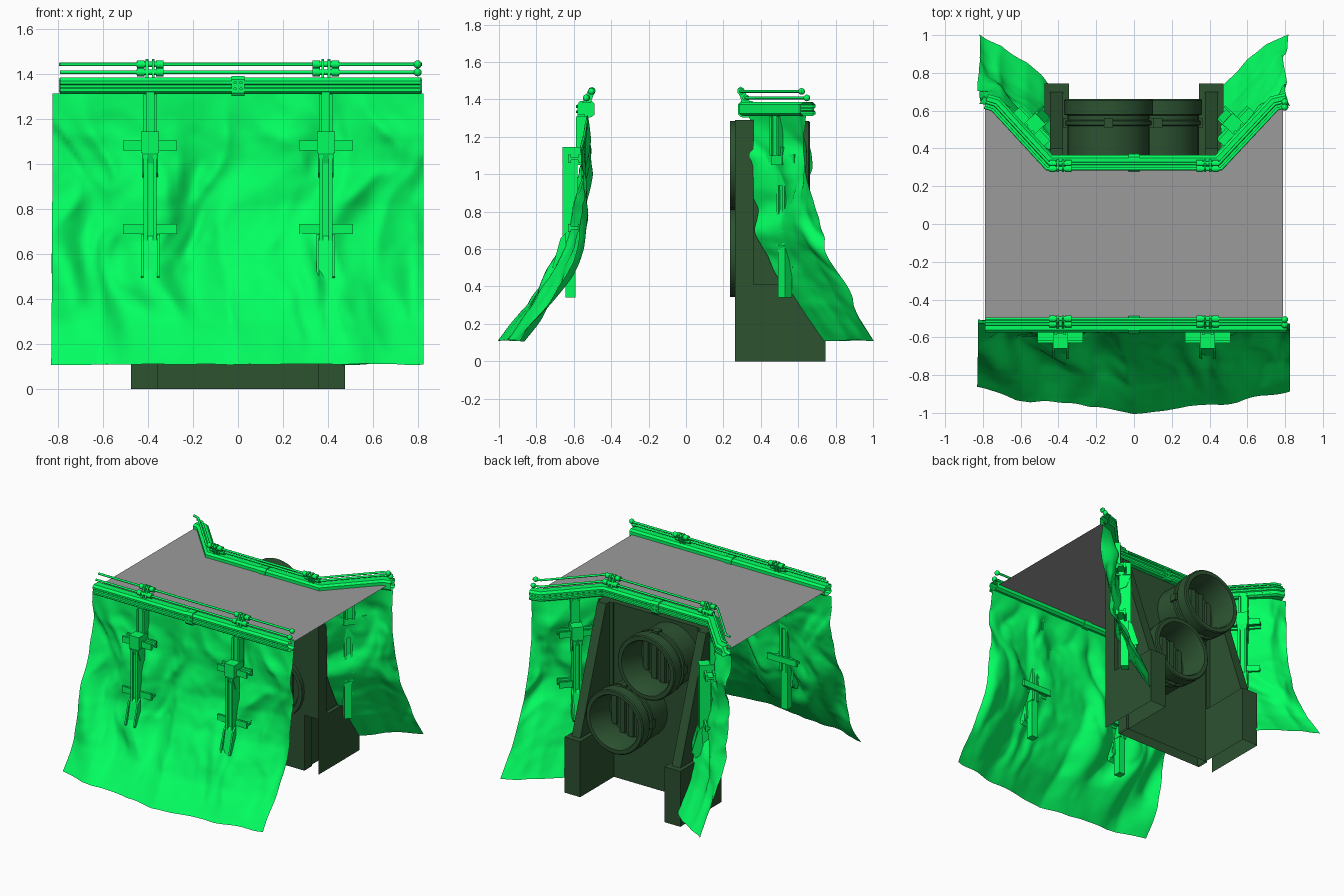
import bpy, bmesh, math
from mathutils import Vector, Matrix, noise

if "Cube" in bpy.data.objects:
    bpy.data.objects.remove(bpy.data.objects["Cube"])


def material(name, col):
    m = bpy.data.materials.new(name)
    m.diffuse_color = (*col, 1)
    m.use_nodes = True
    m.node_tree.nodes["Principled BSDF"].inputs["Base Color"].default_value = m.diffuse_color
    return m


GREEN = material("bright_green", (0.001, 1.0, 0.12))
DARK = material("dark_green", (0.025, 0.085, 0.03))
GREY = material("deck_grey", (0.33, 0.33, 0.33))


def finish(name, bm, mat=None, smooth=None):
    bmesh.ops.recalc_face_normals(bm, faces=bm.faces)
    me = bpy.data.meshes.new(name)
    bm.to_mesh(me)
    bm.free()
    ob = bpy.data.objects.new(name, me)
    bpy.context.collection.objects.link(ob)
    if mat:
        me.materials.append(mat)
    if smooth:
        bpy.context.view_layer.objects.active = ob
        ob.select_set(True)
        bpy.ops.object.shade_smooth_by_angle(angle=math.radians(smooth))
        ob.select_set(False)
    return ob


def box(bm, x0, x1, y0, y1, z0, z1, M=Matrix()):
    T = Matrix.Translation(((x0 + x1) / 2, (y0 + y1) / 2, (z0 + z1) / 2))
    S = Matrix.Diagonal((x1 - x0, y1 - y0, z1 - z0, 1))
    bmesh.ops.create_cube(bm, size=1, matrix=M @ T @ S)


def barrel(bm, x, y, z, r, length, M, axis='Y', seg=12):
    R = Matrix.Rotation(math.pi / 2, 4, axis)
    bmesh.ops.create_cone(bm, cap_ends=True, segments=seg, radius1=r, radius2=r, depth=length,
                          matrix=M @ Matrix.Translation((x, y, z)) @ R)


def prism(bm, x0, x1, yz, M=Matrix()):
    a, b = ([bm.verts.new(M @ Vector((x, y, z))) for y, z in yz] for x in (x0, x1))
    bm.faces.new(a)
    bm.faces.new(b)
    for i in range(len(yz)):
        j = (i + 1) % len(yz)
        bm.faces.new((a[i], a[j], b[j], b[i]))


def sweep(bm, path, profile, caps=False):
    """Mitred sweep of (outward, height) points along a plan path; outward is to the right."""
    P = [Vector(p) for p in path]
    rings = []
    for i, p in enumerate(P):
        d1 = (p - P[i - 1]).normalized() if i else (P[1] - p).normalized()
        d2 = (P[i + 1] - p).normalized() if i < len(P) - 1 else d1
        n1, n2 = Vector((d1.y, -d1.x)), Vector((d2.y, -d2.x))
        m = (n1 + n2) / (1 + n1.dot(n2))
        rings.append([bm.verts.new((p.x + m.x * n, p.y + m.y * n, z)) for n, z in profile])
    for a, b in zip(rings, rings[1:]):
        for k in range(len(profile)):
            j = (k + 1) % len(profile)
            bm.faces.new((a[k], a[j], b[j], b[k]))
    if caps:
        bm.faces.new(rings[0])
        bm.faces.new(rings[-1])


def circle(n, z, r, seg=8):
    return [(n + r * math.cos(2 * math.pi * k / seg), z + r * math.sin(2 * math.pi * k / seg)) for k in range(seg)]


def frame(x, y, ox, oy):
    """Local frame whose -y points along the outward direction."""
    return Matrix.Translation((x, y, 0)) @ Matrix.Rotation(math.atan2(ox, -oy), 4, 'Z')


def along(pts, t):
    s = t * (len(pts) - 1)
    i = min(int(s), len(pts) - 2)
    return Vector(pts[i]).lerp(Vector(pts[i + 1]), s - i)


# Rock faces: wrinkled sheets that flare outward towards the bottom
SLOPE = [(0.11, 1), (0.3, 0.62), (0.45, 0.41), (0.6, 0.22), (0.8, 0.07), (1.0, -0.01), (1.2, -0.02), (1.315, 0)]


def flare(z):
    for (z0, f0), (z1, f1) in zip(SLOPE, SLOPE[1:]):
        if z <= z1:
            return f0 + (f1 - f0) * (z - z0) / (z1 - z0)
    return 0


def rock(name, top, bot, out, nu, nv, seed):
    bm = bmesh.new()
    out = Vector(out).normalized()
    rows = []
    for j in range(nv + 1):
        row = []
        for i in range(nu + 1):
            t, z = i / nu, 0.11 + 1.203 * j / nv
            p = along(top, t).lerp(along(bot, t), flare(z))
            q = Vector((p.x, z, seed))
            bend = 0.25 * noise.noise(q * 2.5)
            big = noise.noise(Vector(((p.x + bend) * 4.5, z * 2, seed)))
            fold = abs(noise.noise(Vector(((p.x + bend) * 6.5, z * 3, seed + 5))))
            fine = noise.noise(q * 15)
            fade = min(1, (1.33 - z) * 5) * min(1, 0.4 + (z - 0.1) * 2)
            near_post = max(0, 1 - abs(abs(p.x) - (0.39 if nu > 50 else 0.58)) / 0.2) * max(0, 1 - abs(z - 0.85) / 0.5)
            p += out * fade * (0.09 * big - 0.05 * fold + 0.005 * fine + 0.022 + 0.035 * near_post)
            p.x = max(-0.83, min(0.83, p.x))
            zz = z + (0.008 * noise.noise(q * 7) if j == 0 else 0)
            row.append(bm.verts.new((p.x, p.y, zz)))
        rows.append(row)
    for a, b in zip(rows, rows[1:]):
        for i in range(nu):
            bm.faces.new((a[i], a[i + 1], b[i + 1], b[i]))
    finish(name, bm, GREEN, 60)


rock("front_rock_face", [(-0.825, -0.525), (0.825, -0.525)],
     [(-0.83, -0.88), (-0.55, -0.95), (-0.28, -0.96), (0, -0.985), (0.28, -0.97), (0.55, -0.95), (0.825, -0.88)],
     (0, -1), 96, 72, 3.3)
for s, side in ((1, "right"), (-1, "left")):
    rock("back_rock_" + side, [(s * 0.82, 0.64), (s * 0.71, 0.60), (s * 0.58, 0.47), (s * 0.455, 0.335)],
         [(s * 0.825, 0.99), (s * 0.70, 0.94), (s * 0.57, 0.85), (s * 0.46, 0.73)], (-s * 0.5, 0.85), 32, 64, 8 + s)

# Edge beams and double handrails
FRONT = [(-0.79, -0.53), (0.81, -0.53)]
BACK = [(0.81, 0.65), (0.745, 0.635), (0.45, 0.32), (-0.45, 0.32), (-0.735, 0.63), (-0.785, 0.645)]
BEAM = [(0.03, 1.312), (0.044, 1.322), (0.044, 1.335), (0.036, 1.34), (0.036, 1.352), (0.044, 1.357),
        (0.044, 1.37), (0.03, 1.385), (-0.02, 1.385), (-0.036, 1.372), (-0.036, 1.325), (-0.02, 1.312)]
LOW, HIGH = (0.0, 1.408), (-0.028, 1.443)
for name, path, end in (("front", FRONT, -1), ("back", BACK, 0)):
    bm = bmesh.new()
    sweep(bm, path, BEAM)
    finish(name + "_edge_beam", bm, GREEN)
    bm = bmesh.new()
    for n, z in (LOW, HIGH):
        sweep(bm, path, circle(n, z, 0.008), True)
        sgn = -1 if name == "front" else 1
        e = path[end]
        bmesh.ops.create_uvsphere(bm, u_segments=12, v_segments=8, radius=0.018,
                                  matrix=Matrix.Translation((e[0] - 0.012, e[1] + sgn * n - 0.004, z)))
    finish(name + "_handrails", bm, GREEN, 50)

    # Rail clamps and the bolted beam joint
    y, o = (-0.53, -1) if name == "front" else (0.32, 1)
    bm = bmesh.new()
    for x in (-0.39, 0.39):
        M = frame(x, y, 0, o)
        for k in (-0.014, 0.014):
            prism(bm, k - 0.006, k + 0.006, [(-0.025, 1.38), (0.02, 1.38), (0.045, 1.455), (0.03, 1.468), (0.012, 1.46)], M)
        for n, z in (LOW, HIGH):
            barrel(bm, 0, -n, z, 0.012, 0.12, M)
            for k in (-0.042, 0.042):
                barrel(bm, k, -n, z, 0.018, 0.032, M)
    M = frame(0, y, 0, o)
    prism(bm, -0.028, 0.028, [(-0.04, 1.302), (-0.05, 1.315), (-0.05, 1.375), (-0.035, 1.392), (0.025, 1.392),
                              (0.042, 1.375), (0.042, 1.32), (0.025, 1.305)], M)
    for bx in (-0.013, 0.013):
        for bz in (1.335, 1.362):
            barrel(bm, bx, -0.051, bz, 0.007, 0.012, M, 'X', 8)
    finish(name + "_rail_clamps", bm, GREEN, 35)


# Support posts with cross plates and a sloping shoe
def post(name, M):
    bm = bmesh.new()
    box(bm, -0.018, 0.018, -0.05, -0.01, 1.1, 1.32, M)
    for s in (-1, 1):
        box(bm, s * 0.024 - 0.007, s * 0.024 + 0.007, -0.058, 0, 1.1, 1.31, M)
        box(bm, s * 0.021 - 0.008, s * 0.021 + 0.008, -0.13, -0.05, 0.62, 1.04, M)
    box(bm, -0.026, 0.026, -0.115, -0.06, 0.34, 1.06, M)
    box(bm, -0.04, 0.04, -0.13, -0.02, 1.05, 1.145, M)
    prism(bm, -0.034, 0.034, [(-0.132, 1.05), (-0.05, 1.05), (-0.05, 0.94), (-0.10, 0.96)], M)
    for z in (1.06, 0.69):
        box(bm, -0.12, 0.12, -0.10, -0.085, z, z + 0.045, M)
        box(bm, -0.12, 0.12, -0.085, -0.03, z + 0.015, z + 0.03, M)
        box(bm, -0.12, 0.12, -0.045, -0.03, z, z + 0.045, M)
    prism(bm, -0.04, 0.04, [(-0.115, 0.68), (-0.13, 0.66), (-0.17, 0.48), (-0.155, 0.46), (-0.1, 0.5)], M)
    for s in (-1, 1):
        prism(bm, s * 0.036 - 0.006, s * 0.036 + 0.006, [(-0.11, 0.69), (-0.14, 0.66), (-0.185, 0.5), (-0.12, 0.48)], M)
    finish(name, bm, GREEN)


for s, side in ((1, "right"), (-1, "left")):
    post("front_post_" + side, frame(s * 0.39, -0.53, 0, -1))
    post("back_post_" + side, frame(s * 0.59, 0.47, -s * 0.73, 0.68))

# Deck
bm = bmesh.new()
bm.faces.new([bm.verts.new((x, y, 1.35)) for x, y in
              ((-0.79, -0.52), (0.79, -0.52), (0.79, 0.62), (0.735, 0.6), (0.455, 0.29), (-0.455, 0.29), (-0.73, 0.6), (-0.79, 0.62))])
finish("deck", bm, GREY)

# Fan housing: wall and two buttresses, open at the bottom and behind the lower front
FANS = {"upper": (-0.135, 1.05), "lower": (0.125, 0.58)}
bm = bmesh.new()
box(bm, -0.36, 0.36, 0.262, 0.35, 0, 1.29)
for s in (-1, 1):
    a, b = sorted((s * 0.345, s * 0.475))
    box(bm, a, b, 0.262, 0.745, 0, 0.41)
bm.normal_update()
gone = [f for f in bm.faces if f.normal.z < -0.9 or
        (f.normal.y < -0.9 and abs(f.calc_center_median().x) > 0.3)]
bmesh.ops.delete(bm, geom=gone, context='FACES_ONLY')
for s in (-1, 1):
    a, b = sorted((s * 0.375, s * 0.445))
    prism(bm, a, b, [(0.262, 0.41), (0.70, 0.41), (0.40, 1.29), (0.262, 1.29)])
    a, b = sorted((s * 0.345, s * 0.475))
    prism(bm, a, b, [(0.262, 0.41), (0.36, 0.41), (0.36, 1.29), (0.262, 1.29)])
finish("fan_housing", bm, DARK)

# Ducted fans: lathed barrel with vertical slats
LATHE = [(0.0, 0.25), (0.195, 0.25), (0.205, 0.234), (0.235, 0.234), (0.235, 0.27), (0.218, 0.275), (0.218, 0.52),
         (0.23, 0.525), (0.23, 0.545), (0.218, 0.55), (0.218, 0.575), (0.235, 0.58), (0.235, 0.655), (0.228, 0.662),
         (0.2, 0.662), (0.192, 0.65), (0.185, 0.45), (0.0, 0.45)]
for name, (cx, cz) in FANS.items():
    bm = bmesh.new()
    vs = [bm.verts.new((cx + r, y, cz)) for r, y in LATHE]
    es = [bm.edges.new(e) for e in zip(vs, vs[1:])]
    bmesh.ops.spin(bm, geom=vs + es, cent=(cx, 0, cz), axis=(0, 1, 0), angle=2 * math.pi, steps=32)
    bmesh.ops.remove_doubles(bm, verts=bm.verts, dist=0.0005)
    for k in range(-2, 3):
        x = k * 0.068
        h = math.sqrt(0.186 ** 2 - x * x) - 0.008
        for y0, y1 in ((0.44, 0.47), (0.238, 0.26)):
            box(bm, cx + x - 0.02, cx + x + 0.02, y0, y1, cz - h, cz + h)
    for a in range(4):
        M = Matrix.Translation((cx, 0.5, cz)) @ Matrix.Rotation(a * math.pi / 2, 4, 'Y')
        box(bm, 0.21, 0.238, 0.01, 0.06, -0.025, 0.025, M)
    finish(name + "_fan", bm, DARK, 35)
